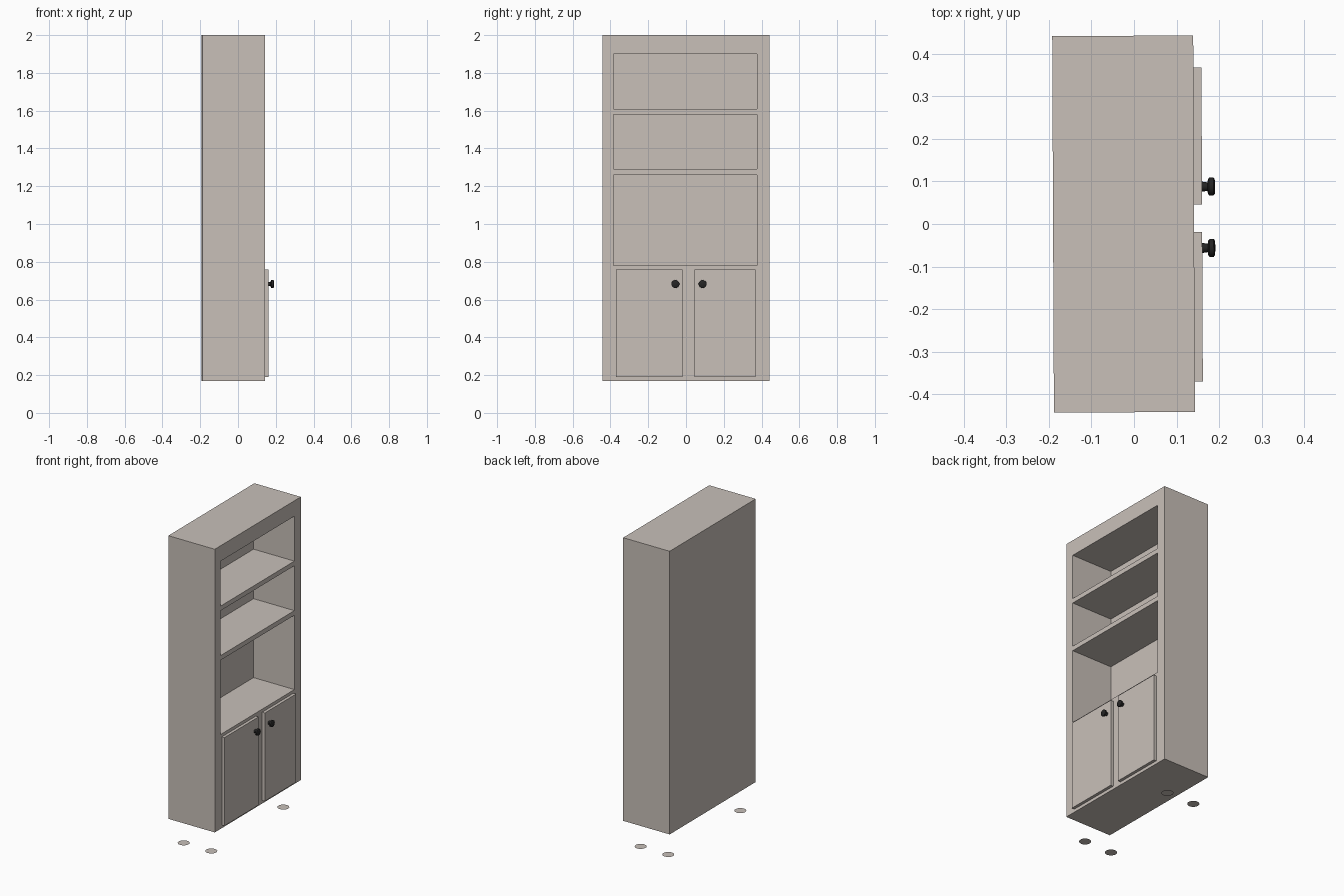
import bpy, bmesh, math
from mathutils import Matrix

if "Cube" in bpy.data.objects:
    bpy.data.objects.remove(bpy.data.objects["Cube"])

TURN = Matrix.Rotation(0.0045, 4, 'Z')   # the piece stands very slightly turned


def material(name, rgb):
    m = bpy.data.materials.new(name)
    m.diffuse_color = (*rgb, 1)
    m.use_nodes = True
    m.node_tree.nodes["Principled BSDF"].inputs["Base Color"].default_value = m.diffuse_color
    return m


wood = material("pale greige wood", (0.58, 0.525, 0.485))
metal = material("black metal", (0.018, 0.018, 0.018))


def finish(name, bm, mat):
    bmesh.ops.recalc_face_normals(bm, faces=bm.faces)
    bm.transform(TURN)
    me = bpy.data.meshes.new(name)
    bm.to_mesh(me)
    bm.free()
    me.materials.append(mat)
    ob = bpy.data.objects.new(name, me)
    bpy.context.collection.objects.link(ob)
    return ob


def box(name, x, y, z, mat):
    bm = bmesh.new()
    bmesh.ops.create_cube(bm, size=1)
    for v in bm.verts:
        v.co = [(lo + hi) / 2 + c * (hi - lo) for c, (lo, hi) in zip(v.co, (x, y, z))]
    return finish(name, bm, mat)


# cabinet carcass with three open shelf bays cut into its +x face
carcass = box("carcass", (-0.19, 0.141), (-0.442, 0.442), (0.17, 2.0), wood)
cutters = []
for i, z in enumerate([(0.78, 1.26), (1.29, 1.58), (1.61, 1.90)]):
    cut = box(f"bay_cutter_{i}", (-0.15, 0.3), (-0.385, 0.376), z, wood)
    cut.hide_render = True
    mod = carcass.modifiers.new("bay", 'BOOLEAN')
    mod.operation = 'DIFFERENCE'
    mod.solver = 'EXACT'
    mod.object = cut
    cutters.append(cut)
bpy.context.view_layer.update()
deps = bpy.context.evaluated_depsgraph_get()
hollow = bpy.data.meshes.new_from_object(carcass.evaluated_get(deps))
carcass.modifiers.clear()
carcass.data = hollow
for cut in cutters:
    bpy.data.objects.remove(cut)

# overlay doors
box("left_door", (0.141, 0.16), (-0.37, -0.02), (0.19, 0.76), wood)
box("right_door", (0.141, 0.16), (0.045, 0.367), (0.19, 0.76), wood)

# turned knobs: profile of (distance along x, radius) spun about the x axis
PROFILE = [(0.159, 0), (0.159, 0.012), (0.173, 0.01), (0.174, 0.017),
           (0.177, 0.021), (0.187, 0.021), (0.19, 0.017), (0.191, 0)]
for side, y in (("left", -0.057), ("right", 0.087)):
    bm = bmesh.new()
    vs = [bm.verts.new((x, y, 0.682 + r)) for x, r in PROFILE]
    es = [bm.edges.new(p) for p in zip(vs, vs[1:])]
    bmesh.ops.spin(bm, geom=vs + es, cent=(0, y, 0.682), axis=(1, 0, 0),
                   angle=math.tau, steps=24)
    bmesh.ops.remove_doubles(bm, verts=bm.verts, dist=1e-5)
    knob = finish(f"{side}_knob", bm, metal)
    bpy.context.view_layer.objects.active = knob
    knob.select_set(True)
    bpy.ops.object.shade_smooth_by_angle(angle=math.radians(35))
    knob.select_set(False)

# flat round floor pads under the four corners
for i, (x, y) in enumerate([(x, y) for x in (-0.134, 0.063) for y in (-0.365, 0.375)]):
    bm = bmesh.new()
    bmesh.ops.create_circle(bm, cap_ends=True, segments=32, radius=0.035,
                            matrix=Matrix.Translation((x, y, 0)))
    finish(f"floor_pad_{i}", bm, wood)
